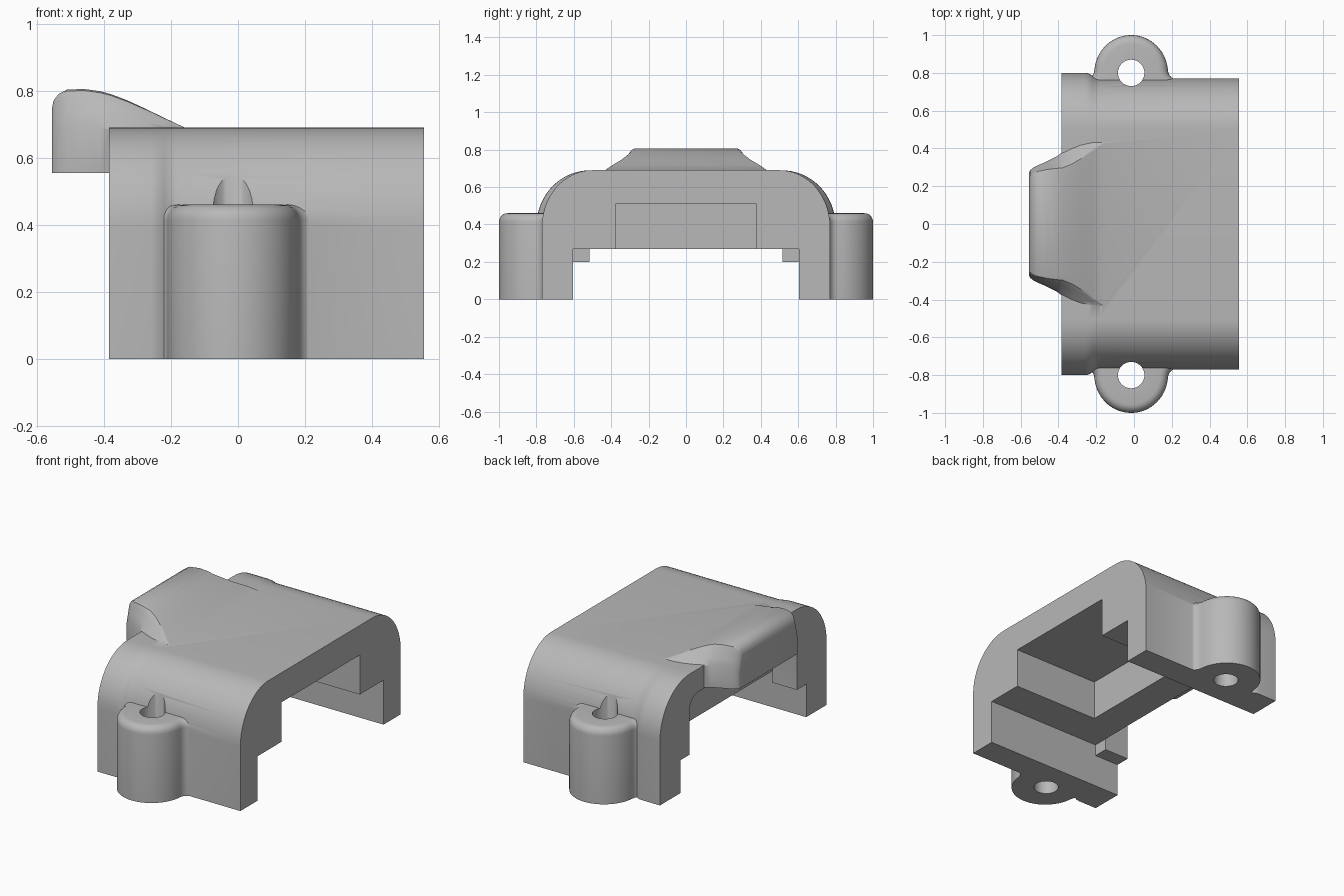
import bpy, bmesh, math
from mathutils import Vector

if "Cube" in bpy.data.objects:
    bpy.data.objects.remove(bpy.data.objects["Cube"], do_unlink=True)

grey = bpy.data.materials.new("plain_grey")
grey.use_nodes = True
grey.diffuse_color = (0.48, 0.48, 0.48, 1)
grey.node_tree.nodes["Principled BSDF"].inputs["Base Color"].default_value = (0.48, 0.48, 0.48, 1)


def finish(name, bm):
    bmesh.ops.recalc_face_normals(bm, faces=bm.faces)
    mesh = bpy.data.meshes.new(name)
    bm.to_mesh(mesh)
    bm.free()
    mesh.materials.append(grey)
    obj = bpy.data.objects.new(name, mesh)
    bpy.context.collection.objects.link(obj)
    return obj


def loft(name, rings):
    """Skin a list of closed rings and cap both ends."""
    bm = bmesh.new()
    rows = [[bm.verts.new(p) for p in ring] for ring in rings]
    n = len(rows[0])
    for a, b in zip(rows, rows[1:]):
        for i in range(n):
            j = (i + 1) % n
            bm.faces.new((a[i], a[j], b[j], b[i]))
    bm.faces.new(rows[0])
    bm.faces.new(rows[-1])
    return finish(name, bm)


def mirrored_ring(x, half):
    """Full cross-section at x from (y, z) points on the +y half."""
    return [(x, y, z) for y, z in half] + [(x, -y, z) for y, z in reversed(half)]


def combine(target, tool, operation):
    mod = target.modifiers.new(operation, 'BOOLEAN')
    mod.operation = operation
    mod.solver = 'EXACT'
    mod.object = tool
    bpy.context.view_layer.objects.active = target
    bpy.ops.object.modifier_apply(modifier=mod.name)
    bpy.data.objects.remove(tool, do_unlink=True)


# Main cover: rounded shoulders, slightly wider rim at the -x end
def cover_section(x, rim):
    half = [(0.77 + 0.03 * rim, 0)]
    steps = 16
    for i in range(steps + 1):
        a = math.pi / 2 * i / steps
        grow = 0.03 * rim * math.cos(a) ** 0.5 if i < steps else 0
        half.append((0.5 + 0.27 * math.cos(a) + grow, 0.39 + 0.30 * math.sin(a)))
    return mirrored_ring(x, half)


stations = [(-0.385, 1), (-0.26, 1), (-0.24, 0.9), (-0.22, 0.5), (-0.2, 0.1), (-0.18, 0), (0.555, 0)]
cover = loft("cover", [cover_section(x, r) for x, r in stations])


# Hood: raised spout leaning out over the -x end
def hood_section(x, top, b, t):
    base = top - 0.11 if x < -0.4 else min(0.685, top - 0.005)
    half = [(b, 0.555), (b, base)]
    for s, u in [(0.35, 0.35), (0.65, 0.68), (0.82, 0.86), (0.93, 0.96), (1.15, 1)]:
        half.append((b + (t - b) * s, base + (top - base) * u))
    return mirrored_ring(x, half)


hood_stations = [
    (-0.555, 0.745, 0.275, 0.25), (-0.55, 0.77, 0.285, 0.255), (-0.535, 0.79, 0.297, 0.265),
    (-0.51, 0.803, 0.31, 0.275), (-0.46, 0.805, 0.332, 0.285), (-0.41, 0.798, 0.357, 0.29),
    (-0.38, 0.79, 0.38, 0.29), (-0.33, 0.771, 0.405, 0.31), (-0.28, 0.748, 0.425, 0.34),
    (-0.22, 0.719, 0.438, 0.39), (-0.155, 0.688, 0.445, 0.43)]
combine(cover, loft("hood", [hood_section(*s) for s in hood_stations]), 'UNION')


# Screw bosses: round posts with flared roots and softened top edges
def screw_boss(side):
    cx, cy, r, f = -0.015, 0.8, 0.195, 0.05
    half = [(r + f, 0.64), (r + f, 0.765)]
    for i in range(1, 7):
        a = math.pi / 2 * i / 6
        half.append((r + f - f * math.sin(a), 0.765 + f - f * math.cos(a)))
    for i in range(2, 17):
        a = math.pi / 2 * i / 16
        half.append((r * math.cos(a), cy + 0.2 * math.sin(a)))
    outline = half + [(-x, y) for x, y in reversed(half[:-1])]
    boss = loft("screw_boss", [[(cx + x, side * y, z) for x, y in outline] for z in (0, 0.46)])
    bm = bmesh.new()
    bm.from_mesh(boss.data)
    rim = [e for e in bm.edges if all(v.co.z > 0.4 for v in e.verts)
           and any(abs(v.co.y) > 0.7 for v in e.verts)]
    bmesh.ops.bevel(bm, geom=rim, offset=0.045, segments=5, profile=0.5, affect='EDGES')
    bm.to_mesh(boss.data)
    bm.free()
    return boss


for side in (1, -1):
    combine(cover, screw_boss(side), 'UNION')


# Hollows under the cover
def prism_y(name, points, w):
    return loft(name, [[(x, y, z) for x, z in points] for y in (-w, w)])


channel = [(-0.7, -0.3), (0.8, -0.3), (0.8, 0.27), (-0.22, 0.27), (-0.22, 0.2), (-0.7, 0.2)]
combine(cover, prism_y("channel_cutter", channel, 0.605), 'DIFFERENCE')
pocket = [(-0.02, 0.1), (0.8, 0.1), (0.8, 0.51), (-0.02, 0.51)]
combine(cover, prism_y("pocket_cutter", pocket, 0.377), 'DIFFERENCE')

# Arched chamber behind the hood
arch = [(0.515, 0.1)]
for i in range(7):
    a = math.pi / 2 * i / 6
    arch.append((0.435 + 0.08 * math.cos(a), 0.47 + 0.08 * math.sin(a)))
chamber = loft("chamber_cutter", [mirrored_ring(x, arch) for x in (-0.45, -0.22)])
combine(cover, chamber, 'DIFFERENCE')

# Screw holes
for side in (1, -1):
    ring = [2 * math.pi * i / 40 for i in range(40)]
    hole = loft("hole_cutter", [[(-0.015 + 0.07 * math.cos(a), side * 0.8 + 0.07 * math.sin(a), z)
                                 for a in ring] for z in (-0.2, 0.9)])
    combine(cover, hole, 'DIFFERENCE')

bpy.ops.object.select_all(action='DESELECT')
cover.select_set(True)
bpy.context.view_layer.objects.active = cover
bpy.ops.object.shade_smooth_by_angle(angle=math.radians(32))
